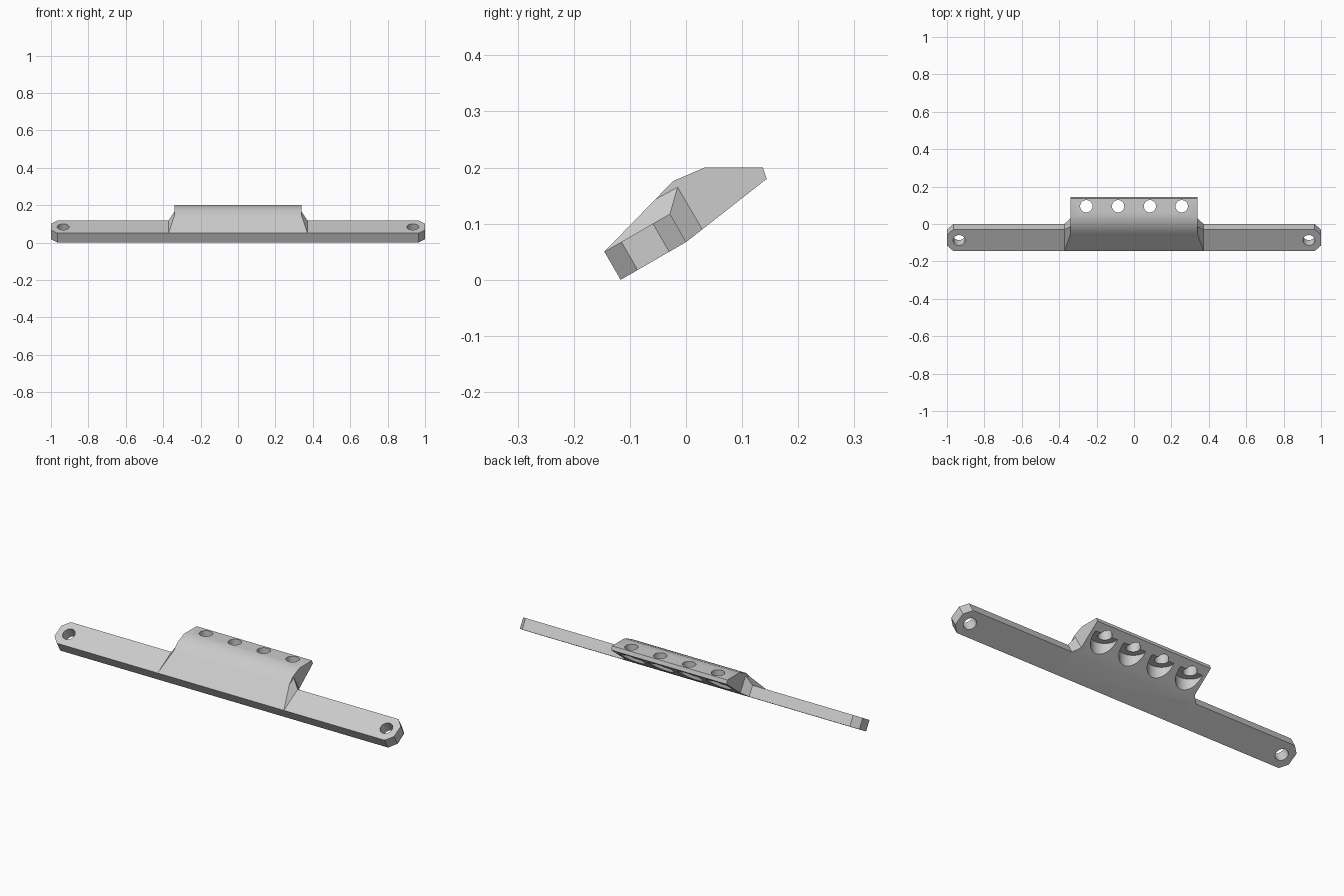
import bpy, bmesh, math
from mathutils import Vector, Matrix

cube = bpy.data.objects.get("Cube")
if cube:
    bpy.data.objects.remove(cube, do_unlink=True)

TILT = math.radians(30)
WIDTH, THICK = 0.135, 0.058
CORNER = 0.035
# Frame of the tilted strip: origin on its lower front edge
FRAME = Matrix.Translation((0, -0.1165, 0)) @ Matrix.Rotation(TILT, 4, 'X')

grey = bpy.data.materials.new("light grey")
grey.use_nodes = True
grey.diffuse_color = (0.6, 0.6, 0.6, 1)
grey.node_tree.nodes["Principled BSDF"].inputs["Base Color"].default_value = (0.6, 0.6, 0.6, 1)


def make(name, bm):
    bmesh.ops.recalc_face_normals(bm, faces=bm.faces)
    mesh = bpy.data.meshes.new(name)
    bm.to_mesh(mesh)
    bm.free()
    mesh.materials.append(grey)
    obj = bpy.data.objects.new(name, mesh)
    bpy.context.collection.objects.link(obj)
    return obj


def prism(name, points, direction):
    bm = bmesh.new()
    face = bm.faces.new([bm.verts.new(p) for p in points])
    out = bmesh.ops.extrude_face_region(bm, geom=[face])
    moved = [v for v in out["geom"] if isinstance(v, bmesh.types.BMVert)]
    bmesh.ops.translate(bm, verts=moved, vec=direction)
    return make(name, bm)


def cylinder(name, radius, depth, matrix):
    bm = bmesh.new()
    bmesh.ops.create_cone(bm, cap_ends=True, segments=32, radius1=radius,
                          radius2=radius, depth=depth, matrix=matrix)
    return make(name, bm)


def combine(target, other, operation):
    mod = target.modifiers.new("combine", 'BOOLEAN')
    mod.operation, mod.solver, mod.object = operation, 'EXACT', other
    bpy.context.view_layer.objects.active = target
    bpy.ops.object.modifier_apply(modifier=mod.name)
    bpy.data.objects.remove(other, do_unlink=True)


def section(u, v):
    return FRAME @ Vector((0, u, v))


# Tilted mounting strip with clipped corners
half = [(1 - CORNER, 0), (1, CORNER), (1, WIDTH - CORNER), (1 - CORNER, WIDTH)]
outline = half + [(-x, u) for x, u in reversed(half)]
up = FRAME.to_3x3() @ Vector((0, 0, THICK))
bracket = prism("bracket", [FRAME @ Vector((x, u, 0)) for x, u in outline], up)

# Raised central block, a side profile run along x
low_front, low_back = section(0, 0), section(WIDTH, 0)
top_front, top_back = section(0, THICK), section(WIDTH, THICK)
tip, shoulder = Vector((0, 0.144, 0.18)), Vector((0, -0.023, 0.176))
profile = [low_front, low_back, tip, Vector((0, 0.137, 0.2)),
           Vector((0, 0.033, 0.2)), shoulder, top_front]
BLOCK = 0.34
block = prism("block", [p + Vector((-BLOCK, 0, 0)) for p in profile], (2 * BLOCK, 0, 0))

# Sloped gussets on both ends of the block
bm = bmesh.new()
wide = [low_front, low_back, top_front, top_back]
narrow = [top_front.lerp(shoulder, 0.74), Vector((0, -0.015, 0.165)), low_back.lerp(tip, 0.2)]
for side in (-1, 1):
    for points, x in ((wide, 0.372), (narrow, BLOCK)):
        for p in points:
            bm.verts.new(p + Vector((side * x, 0, 0)))
hull = bmesh.ops.convex_hull(bm, input=bm.verts)
bmesh.ops.dissolve_limit(bm, angle_limit=0.01, verts=bm.verts, edges=bm.edges)
gussets = make("gussets", bm)

combine(block, gussets, 'UNION')
combine(bracket, block, 'UNION')

# Screw holes through the strip ends
for x in (-0.935, 0.935):
    combine(bracket, cylinder("end_hole", 0.032, 0.3,
            FRAME @ Matrix.Translation((x, WIDTH / 2, 0))), 'DIFFERENCE')

# Four upright holes, each with a wide recess from below
for i in range(4):
    x = (i - 1.5) * 0.17
    combine(bracket, cylinder("recess", 0.066, 0.2,
            Matrix.Translation((x, 0.095, 0.052))), 'DIFFERENCE')
    combine(bracket, cylinder("upright_hole", 0.033, 0.5,
            Matrix.Translation((x, 0.095, 0.15))), 'DIFFERENCE')

# Soft shading over the rounded front and the holes
bpy.ops.object.select_all(action='DESELECT')
bracket.select_set(True)
bpy.context.view_layer.objects.active = bracket
bpy.ops.object.shade_smooth_by_angle(angle=math.radians(26))
